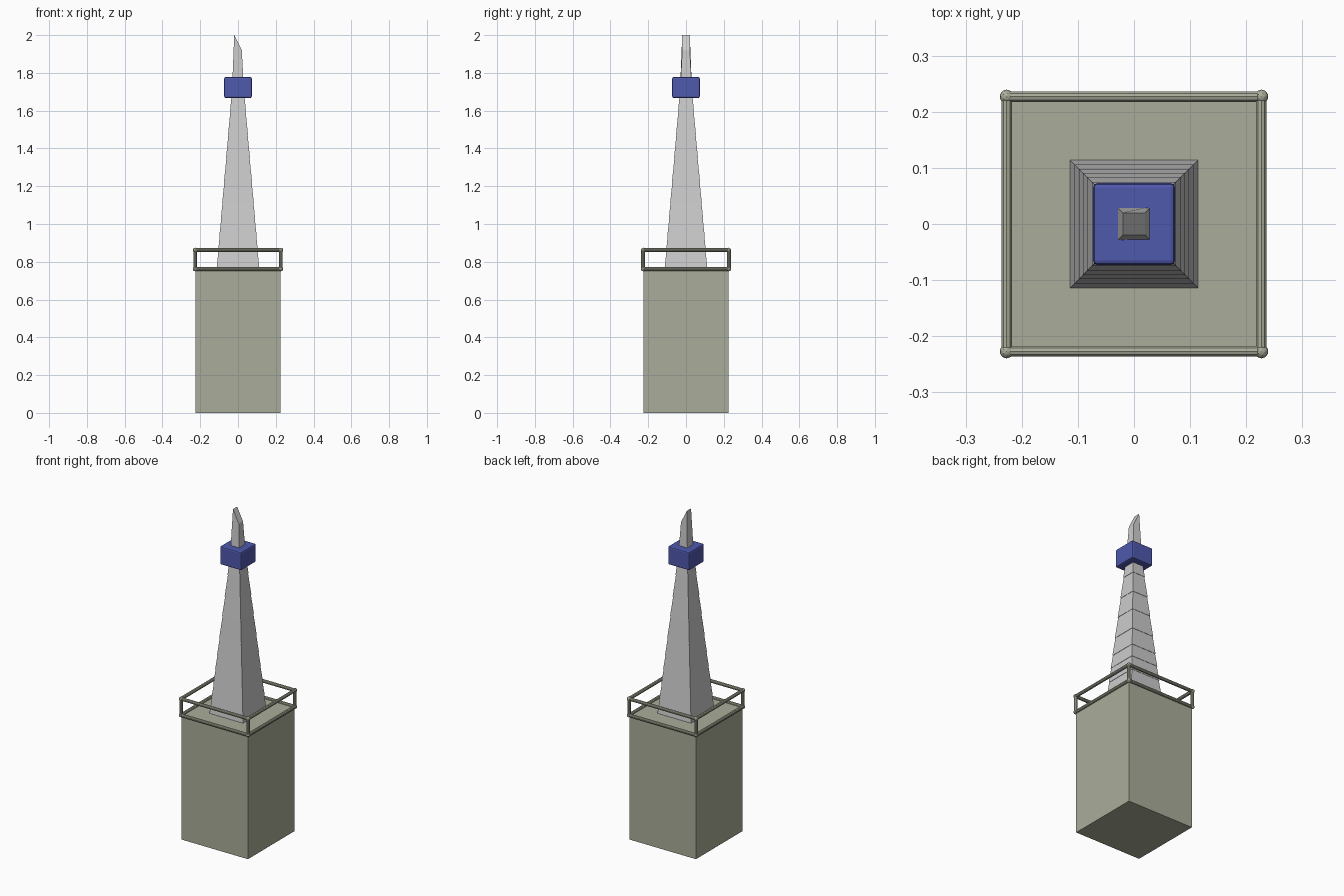
import bpy, bmesh
from mathutils import Vector

if "Cube" in bpy.data.objects:
    bpy.data.objects.remove(bpy.data.objects["Cube"])


def material(name, rgb):
    m = bpy.data.materials.new(name)
    m.diffuse_color = (*rgb, 1)
    m.use_nodes = True
    m.node_tree.nodes["Principled BSDF"].inputs["Base Color"].default_value = m.diffuse_color
    return m


STONE = material("stone", (0.40, 0.42, 0.32))
BLUE = material("blue", (0.08, 0.10, 0.42))


def finish(bm, name, mat=None):
    bmesh.ops.recalc_face_normals(bm, faces=bm.faces)
    me = bpy.data.meshes.new(name)
    bm.to_mesh(me)
    bm.free()
    ob = bpy.data.objects.new(name, me)
    bpy.context.collection.objects.link(ob)
    if mat:
        me.materials.append(mat)
    return ob


def frustum(bm, w0, z0, w1, z1):
    """Square tapered block with half-widths w0 and w1."""
    corners = [(-1, -1), (1, -1), (1, 1), (-1, 1)]
    lo = [bm.verts.new((x * w0, y * w0, z0)) for x, y in corners]
    hi = [bm.verts.new((x * w1, y * w1, z1)) for x, y in corners]
    bm.faces.new(lo[::-1])
    bm.faces.new(hi)
    for i in range(4):
        j = (i + 1) % 4
        bm.faces.new((lo[i], lo[j], hi[j], hi[i]))
    return hi


def rod(bm, a, b, r):
    a, b = Vector(a), Vector(b)
    d = b - a
    m = d.to_track_quat('Z', 'Y').to_matrix().to_4x4()
    m.translation = (a + b) / 2
    bmesh.ops.create_cone(bm, cap_ends=True, segments=10, radius1=r, radius2=r,
                          depth=d.length, matrix=m)


# base block
bm = bmesh.new()
frustum(bm, 0.225, 0, 0.225, 0.76)
finish(bm, "base_block", STONE)

# railing: two square rings, corner posts and ball joints
bm = bmesh.new()
R, LOW, HIGH = 0.227, 0.762, 0.862
corners = [(-R, -R), (R, -R), (R, R), (-R, R)]
for i, (x, y) in enumerate(corners):
    nx, ny = corners[(i + 1) % 4]
    rod(bm, (x, y, LOW), (x, y, HIGH), 0.01)
    for z in (LOW, HIGH):
        rod(bm, (x, y, z), (nx, ny, z), 0.01)
        ball = bmesh.ops.create_icosphere(bm, subdivisions=2, radius=0.0125)
        bmesh.ops.translate(bm, verts=ball["verts"], vec=(x, y, z))
finish(bm, "railing", STONE)

# spire: stacked tapered tiers, each overhanging the one below it slightly
bm = bmesh.new()
levels = [0.755, 0.85, 0.94, 1.03, 1.11, 1.22, 1.35, 1.47, 1.60, 1.72]


def width(z):
    return 0.112 - (z - 0.77) * 0.0855


for z0, z1 in zip(levels, levels[1:]):
    frustum(bm, width(z0) + 0.001, z0, width(z1) - 0.001, z1)
finish(bm, "spire_tiers")

# tip with slanted top
bm = bmesh.new()
top = frustum(bm, 0.032, 1.70, 0.02, 2.0)
for v in top:
    if v.co.x > 0:
        v.co.z = 1.92
finish(bm, "spire_tip")

# blue collar with softened edges
bm = bmesh.new()
frustum(bm, 0.073, 1.667, 0.073, 1.778)
bmesh.ops.bevel(bm, geom=bm.edges[:], offset=0.008, segments=2, profile=0.5,
                affect='EDGES')
finish(bm, "collar", BLUE)
